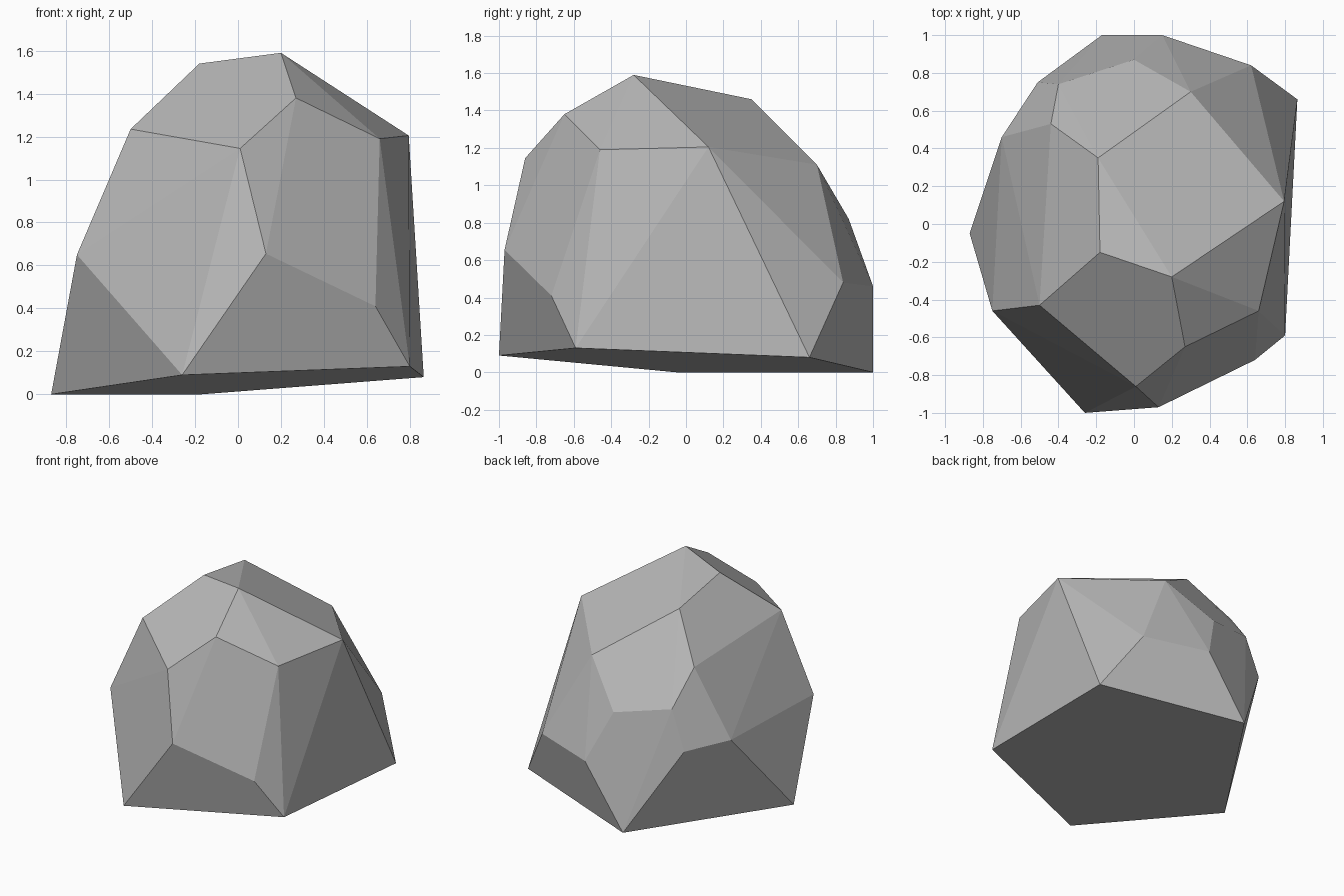
import bpy
import bmesh
from math import radians

default = bpy.data.objects.get("Cube")
if default:
    bpy.data.objects.remove(default, do_unlink=True)

# Corner points of the boulder, ring by ring
base = [(-.87, -.05, 0), (-.26, -1, .09), (.8, -.59, .13), (.865, .66, .08),
        (-.17, 1, 0), (.06, 0, .055)]
waist = [(-.75, -.46, .65), (.13, -.97, .655), (.64, -.72, .41), (.62, .84, .48),
         (.15, 1, .46), (-.51, .75, .61), (-.7, .46, .64)]
shoulder = [(.01, -.86, 1.145), (.66, -.46, 1.19), (.795, .12, 1.205), (.3, .7, 1.11),
            (0, .87, .82), (-.4, .74, .9), (-.44, .53, 1.15), (-.5, -.43, 1.235)]
crown = [(.27, -.65, 1.38), (.2, -.28, 1.59), (-.18, -.15, 1.54), (-.19, .35, 1.46)]

# Wrap the corners in a convex skin and merge nearly flat facets
bm = bmesh.new()
for co in base + waist + shoulder + crown:
    bm.verts.new(co)
hull = bmesh.ops.convex_hull(bm, input=bm.verts)
loose = [v for v in bm.verts if not v.link_faces]
bmesh.ops.delete(bm, geom=loose, context='VERTS')
bmesh.ops.dissolve_limit(bm, angle_limit=radians(2.5), verts=bm.verts, edges=bm.edges)
bmesh.ops.recalc_face_normals(bm, faces=bm.faces)

mesh = bpy.data.meshes.new("boulder")
bm.to_mesh(mesh)
bm.free()
boulder = bpy.data.objects.new("boulder", mesh)
bpy.context.collection.objects.link(boulder)

# Plain grey stone
stone = bpy.data.materials.new("grey stone")
stone.use_nodes = True
colour = (.48, .48, .48, 1)
stone.diffuse_color = colour
stone.node_tree.nodes["Principled BSDF"].inputs["Base Color"].default_value = colour
mesh.materials.append(stone)
